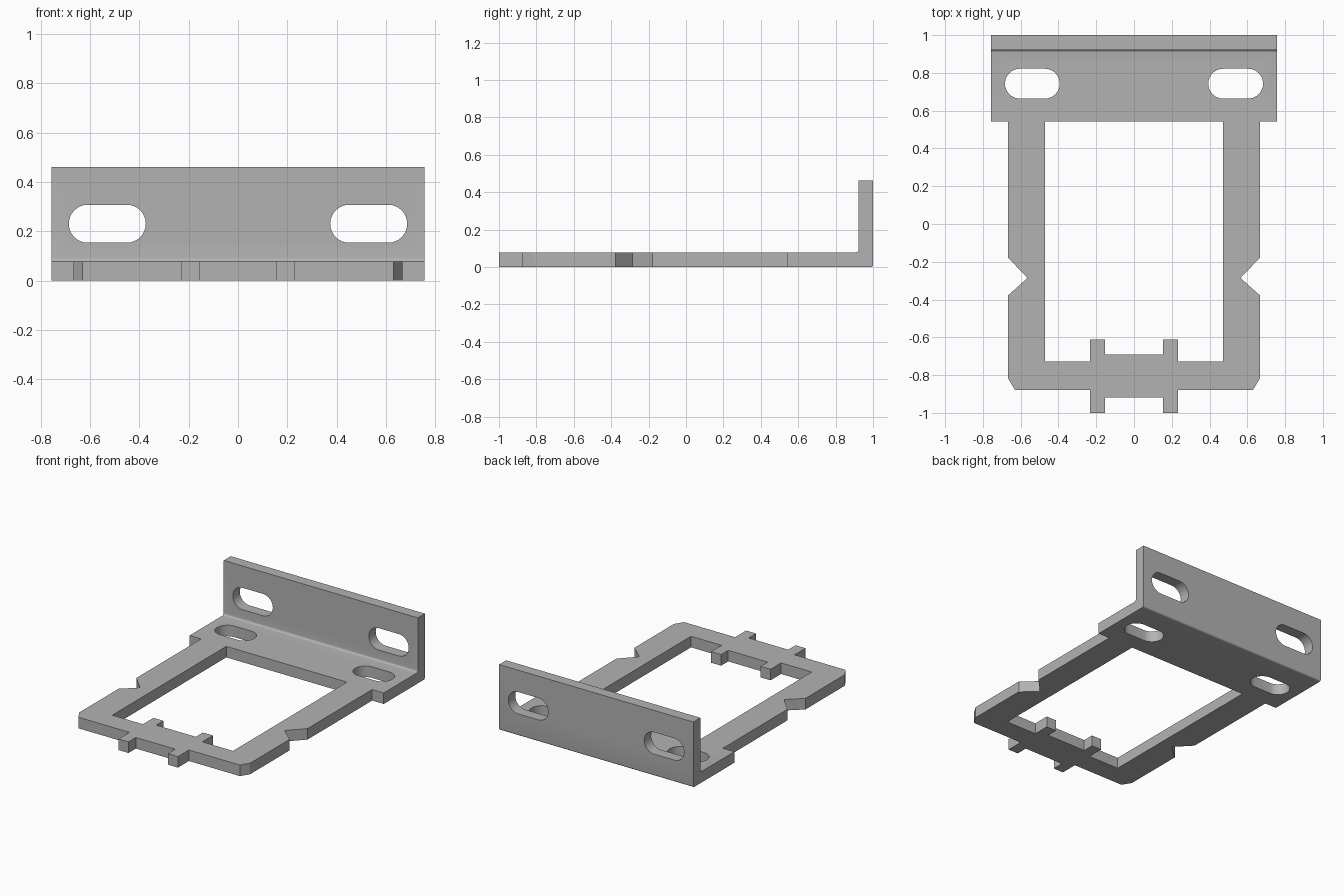
import bpy, bmesh, math
from mathutils import Vector

cube = bpy.data.objects.get("Cube")
if cube:
    bpy.data.objects.remove(cube, do_unlink=True)

THICK = 0.078      # sheet thickness
HALF_W = 0.757     # half width of the angle bracket
LIP_Y = 0.542      # front edge of the bracket foot
WALL_Y = 1 - THICK
WALL_TOP = 0.462

steel = bpy.data.materials.new("grey_steel")
steel.use_nodes = True
grey = (0.45, 0.45, 0.45, 1)
steel.diffuse_color = grey
steel.node_tree.nodes["Principled BSDF"].inputs["Base Color"].default_value = grey


def prism(name, points, depth):
    """Extrude a closed outline of 3D points along the depth vector."""
    bm = bmesh.new()
    face = bm.faces.new([bm.verts.new(p) for p in points])
    new = bmesh.ops.extrude_face_region(bm, geom=[face], use_keep_orig=True)["geom"]
    bmesh.ops.translate(bm, vec=Vector(depth),
                        verts=[g for g in new if isinstance(g, bmesh.types.BMVert)])
    bmesh.ops.recalc_face_normals(bm, faces=bm.faces)
    mesh = bpy.data.meshes.new(name)
    bm.to_mesh(mesh)
    bm.free()
    mesh.materials.append(steel)
    obj = bpy.data.objects.new(name, mesh)
    bpy.context.collection.objects.link(obj)
    return obj


def arc(cx, cy, r, start, end, steps):
    """Points on a circular arc, angles in degrees."""
    angles = [math.radians(start + (end - start) * i / steps) for i in range(steps + 1)]
    return [(cx + r * math.cos(a), cy + r * math.sin(a)) for a in angles]


def slot_outline(cx, cy, half_len, r):
    d = half_len - r
    return arc(cx + d, cy, r, -90, 90, 16) + arc(cx - d, cy, r, 90, 270, 16)


def combine(target, other, operation):
    mod = target.modifiers.new(other.name, "BOOLEAN")
    mod.operation = operation
    mod.solver = "EXACT"
    mod.object = other
    bpy.context.view_layer.objects.active = target
    bpy.ops.object.modifier_apply(modifier=mod.name)
    bpy.data.objects.remove(other, do_unlink=True)


# Angle bracket: L section with a small inner fillet and an eased outer bend
fillet, bend = 0.014, 0.012
section = [(LIP_Y, 0)]
section += arc(1 - bend, bend, bend, -90, 0, 5)
section += [(1, WALL_TOP), (WALL_Y, WALL_TOP)]
section += arc(WALL_Y - fillet, THICK + fillet, fillet, 0, -90, 5)
section += [(LIP_Y, THICK)]
bracket = prism("mounting_bracket", [(-HALF_W, y, z) for y, z in section],
                (2 * HALF_W, 0, 0))

# Open frame: right half of each outline, mirrored to the left
joint_y = LIP_Y + 0.05
outer = [(0.667, joint_y), (0.667, -0.178), (0.564, -0.286), (0.667, -0.378),
         (0.667, -0.817), (0.63, -0.878), (0.232, -0.878), (0.232, -1),
         (0.154, -1), (0.154, -0.918)]
inner = [(0.154, -0.69), (0.154, -0.611), (0.232, -0.611), (0.232, -0.728),
         (0.471, -0.728), (0.471, joint_y)]


def mirrored(points):
    return [(-x, y) for x, y in reversed(points)]


outline = outer + mirrored(outer) + mirrored(inner) + inner
frame = prism("open_frame", [(x, y, 0) for x, y in outline], (0, 0, THICK))
combine(bracket, frame, "UNION")

# Pairs of slots through the foot and the upright wall
for side in (-1, 1):
    foot = slot_outline(side * 0.538, 0.743, 0.145, 0.079)
    combine(bracket, prism("foot_slot", [(x, y, -0.1) for x, y in foot],
                           (0, 0, 0.3)), "DIFFERENCE")
    wall = slot_outline(side * 0.53, 0.231, 0.156, 0.077)
    combine(bracket, prism("wall_slot", [(x, 0.85, z) for x, z in wall],
                           (0, 0.3, 0)), "DIFFERENCE")

# Merge leftover seams, then smooth only the rounded surfaces
bm = bmesh.new()
bm.from_mesh(bracket.data)
bmesh.ops.remove_doubles(bm, verts=bm.verts, dist=0.0001)
bmesh.ops.dissolve_limit(bm, angle_limit=math.radians(1), verts=bm.verts, edges=bm.edges)
bm.to_mesh(bracket.data)
bm.free()
bpy.ops.object.select_all(action="DESELECT")
bracket.select_set(True)
bpy.context.view_layer.objects.active = bracket
bpy.ops.object.shade_smooth_by_angle(angle=math.radians(30))
